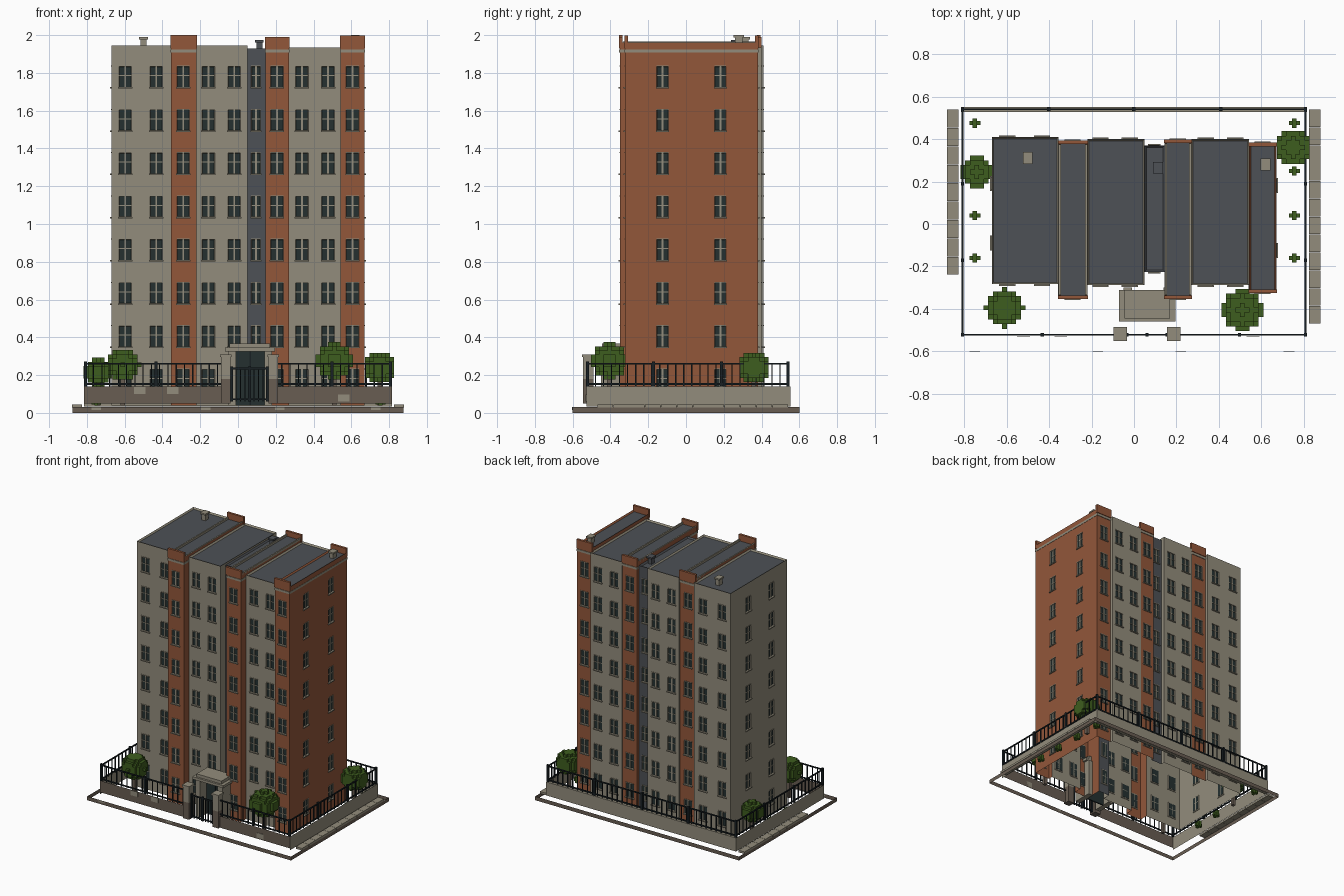
import bpy, bmesh
from mathutils import Vector, Matrix

if "Cube" in bpy.data.objects:
    bpy.data.objects.remove(bpy.data.objects["Cube"])


def material(name, rgb):
    m = bpy.data.materials.new(name)
    m.use_nodes = True
    m.diffuse_color = (*rgb, 1)
    bsdf = m.node_tree.nodes["Principled BSDF"]
    bsdf.inputs["Base Color"].default_value = (*rgb, 1)
    bsdf.inputs["Roughness"].default_value = 0.9
    return m


STONE, BRICK, SLATE, GLASS, IRON, LEAF, CURB = range(7)
MATS = [material("stone", (0.29, 0.265, 0.2)),
        material("brick", (0.29, 0.095, 0.042)),
        material("slate", (0.075, 0.082, 0.092)),
        material("glass", (0.018, 0.03, 0.03)),
        material("iron", (0.009, 0.014, 0.017)),
        material("leaf", (0.048, 0.11, 0.013)),
        material("dark_stone", (0.14, 0.11, 0.085))]


def finish(bm, name):
    mesh = bpy.data.meshes.new(name)
    bm.to_mesh(mesh)
    bm.free()
    for m in MATS:
        mesh.materials.append(m)
    ob = bpy.data.objects.new(name, mesh)
    bpy.context.scene.collection.objects.link(ob)
    return ob


def box(bm, lo, hi, mat, frame=Matrix()):
    """Box between two corners, optionally in a local frame."""
    lo, hi = Vector(lo), Vector(hi)
    verts = bmesh.ops.create_cube(bm, size=1)["verts"]
    for v in verts:
        v.co = frame @ Vector([lo[i] + (v.co[i] + 0.5) * (hi[i] - lo[i]) for i in range(3)])
    faces = {f for v in verts for f in v.link_faces}
    for f in faces:
        f.material_index = mat
    return faces


def frame_of(p, q):
    """Local frame: x runs from p to q, y points outward, z is up."""
    p, q = Vector((*p, 0)), Vector((*q, 0))
    d = (q - p).normalized()
    n = Vector((d.y, -d.x, 0))
    up = Vector((0, 0, 1))
    return Matrix.Translation(p) @ Matrix((d, n, up)).transposed().to_4x4(), (q - p).length


ROWS = [0.176 + 0.229 * i for i in range(8)]
WIN_H = 0.112


def panel(bm, p, q, z0, z1, mat, cols=(), w=0.07):
    """Flat wall sheet with recessed windows at the given column centres."""
    frame, length = frame_of(p, q)
    us = [0, *sorted(c + s * w / 2 for c in cols for s in (-1, 1)), length]
    zs = [z0, *[r + s * WIN_H / 2 for r in ROWS for s in (-1, 1)], z1] if cols else [z0, z1]
    grid = [[bm.verts.new(frame @ Vector((u, 0, z))) for u in us] for z in zs]
    panes = []
    for j in range(len(zs) - 1):
        for i in range(len(us) - 1):
            f = bm.faces.new((grid[j][i], grid[j][i + 1], grid[j + 1][i + 1], grid[j + 1][i]))
            f.material_index = mat
            if i % 2 and j % 2:
                f.material_index = STONE
                panes.append(f)
    if not panes:
        return
    bmesh.ops.recalc_face_normals(bm, faces=[])
    bm.normal_update()
    bmesh.ops.inset_individual(bm, faces=panes, thickness=0.004, depth=-0.006)
    for f in panes:
        f.material_index = GLASS
    for c in cols:
        for r in ROWS:
            h = WIN_H / 2
            box(bm, (c - 0.005, -0.006, r - h), (c + 0.005, -0.001, r + h), STONE, frame)
            box(bm, (c - w / 2, -0.006, r + 0.004), (c + w / 2, -0.002, r + 0.009), STONE, frame)
            box(bm, (c - w / 2 - 0.004, -0.004, r - h - 0.006),
                (c + w / 2 + 0.004, 0.008, r - h + 0.002), STONE, frame)
            box(bm, (c - w / 2, -0.004, r + h - 0.002),
                (c + w / 2, 0.003, r + h + 0.004), STONE, frame)


# Tower bays: name, x range, y range, top height, colour, window centres
BAYS = [("west_bay", -0.67, -0.355, -0.283, 0.41, 1.945, STONE, (-0.597, -0.433)),
        ("west_pier", -0.355, -0.22, -0.35, 0.39, 2.0, BRICK, (-0.29,)),
        ("middle_bay", -0.22, 0.05, -0.288, 0.4, 1.945, STONE, (-0.157, -0.02)),
        ("stair_bay", 0.05, 0.145, -0.225, 0.37, 1.93, SLATE, (0.095,)),
        ("middle_pier", 0.145, 0.27, -0.35, 0.395, 1.99, BRICK, (0.206,)),
        ("east_bay", 0.27, 0.542, -0.288, 0.4, 1.935, STONE, (0.338, 0.477)),
        ("east_pier", 0.542, 0.67, -0.322, 0.38, 1.998, BRICK, (0.606,))]
BASE, EAVES = 0.04, 1.895

for name, x0, x1, y0, y1, top, mat, wins in BAYS:
    bm = bmesh.new()
    w = 0.05 if mat == SLATE else 0.068
    panel(bm, (x0, y0), (x1, y0), BASE, EAVES, mat, [x - x0 for x in wins], w)
    panel(bm, (x1, y1), (x0, y1), BASE, EAVES, mat, [x1 - x for x in reversed(wins)], w)
    finish(bm, name + "_walls")

    # Crown with a sunken roof surface
    bm = bmesh.new()
    rim = 1.962 if mat == BRICK else top
    crown = box(bm, (x0, y0, EAVES), (x1, y1, rim), mat)
    bm.normal_update()
    roof = max(crown, key=lambda f: f.calc_center_median().z)
    bmesh.ops.inset_individual(bm, faces=[roof], thickness=0.012, depth=-0.012)
    roof.material_index = SLATE
    if mat == BRICK:
        box(bm, (x0 - 0.002, y0 - 0.004, 1.907), (x1 + 0.002, y1 + 0.004, 1.924), STONE)
        for y in (y0 - 0.004, y1 - 0.014):
            box(bm, (x0 - 0.003, y, 1.93), (x1 + 0.003, y + 0.018, top), BRICK)
        if x1 < 0.6:
            for x in (x0, x1 - 0.01):
                box(bm, (x, y0 + 0.016, 1.95), (x + 0.01, y1 - 0.016, 1.966), STONE)
    finish(bm, name + "_roof")

# End walls and the short returns between neighbouring bays
bm = bmesh.new()
first, last = BAYS[0], BAYS[-1]
panel(bm, (last[2], last[3]), (last[2], last[4]), BASE, EAVES, BRICK,
      [-0.124 - last[3], 0.182 - last[3]], 0.062)
panel(bm, (first[1], first[4]), (first[1], first[3]), BASE, EAVES, STONE,
      [first[4] - 0.19, first[4] + 0.09], 0.062)
for a, b in zip(BAYS, BAYS[1:]):
    x = a[2]
    panel(bm, (x, a[3]), (x, b[3]), BASE, EAVES, a[6] if a[3] < b[3] else b[6])
    panel(bm, (x, b[4]), (x, a[4]), BASE, EAVES, a[6] if a[4] > b[4] else b[6])
finish(bm, "end_walls")

# Roof vents
bm = bmesh.new()
for x, y, z, mat in ((-0.5, 0.31, 1.99, STONE), (0.113, 0.265, 1.973, SLATE), (0.62, 0.28, 2.0, STONE)):
    box(bm, (x - 0.016, y - 0.02, 1.91), (x + 0.016, y + 0.02, z - 0.012), mat)
    box(bm, (x - 0.023, y - 0.028, z - 0.012), (x + 0.023, y + 0.028, z), mat)
finish(bm, "roof_vents")

# Entrance porch
bm = bmesh.new()
for x in (-0.05, 0.14):
    box(bm, (x, -0.45, BASE), (x + 0.04, -0.3, 0.325), STONE)
box(bm, (-0.07, -0.46, 0.325), (0.195, -0.31, 0.345), STONE)
box(bm, (-0.045, -0.445, 0.345), (0.17, -0.31, 0.368), STONE)
box(bm, (-0.012, -0.37, BASE), (0.142, -0.36, 0.325), GLASS)
box(bm, (0.06, -0.375, BASE), (0.068, -0.37, 0.325), IRON)
finish(bm, "porch")

# Low boundary wall with pale patches, and the kerb sheet around the plot
bm = bmesh.new()
LEFT, RIGHT, FRONT, BACK = -0.815, 0.815, -0.527, 0.54
GATE = (-0.065, 0.187)
panel(bm, (LEFT, FRONT), (GATE[0], FRONT), 0.05, 0.14, CURB)
panel(bm, (GATE[1], FRONT), (RIGHT, FRONT), 0.05, 0.14, CURB)
panel(bm, (RIGHT, FRONT), (RIGHT, BACK), 0.035, 0.14, STONE)
panel(bm, (LEFT, BACK), (LEFT, FRONT), 0.035, 0.14, STONE)
box(bm, (LEFT, BACK - 0.012, 0.035), (RIGHT, BACK + 0.012, 0.14), STONE)
for x, z in ((-0.52, 0.1), (-0.345, 0.1), (0.56, 0.06)):
    box(bm, (x - 0.03, FRONT - 0.004, z), (x + 0.03, FRONT, z + 0.038), STONE)
finish(bm, "boundary_wall")

bm = bmesh.new()
ring = [(-0.875, -0.6), (0.875, -0.6), (0.875, 0.6), (-0.875, 0.6)]
for p, q in zip(ring, ring[1:] + ring[:1]):
    panel(bm, p, q, 0, 0.03, CURB)
for x in (-0.75, -0.17, 0.22, 0.73):
    box(bm, (x - 0.025, -0.603, 0.015), (x + 0.025, -0.6, 0.03), STONE)
finish(bm, "kerb")

# Paving slabs along both sides
bm = bmesh.new()
for x, start, count in ((-0.88, -0.24, 9), (0.825, -0.47, 12)):
    step = (BACK - start) / count
    for i in range(count):
        y = start + i * step
        box(bm, (x, y + 0.001, 0.028), (x + 0.053, y + step - 0.001, 0.044), STONE)
finish(bm, "side_paving")


# Iron railings
def railing(bm, p, q, z0, z1, posts=(), gap=0.043):
    frame, length = frame_of(p, q)
    for z in (z0 + 0.008, z1 - 0.01):
        box(bm, (0, -0.004, z), (length, 0.004, z + 0.009), IRON, frame)
    n = round(length / gap)
    for i in range(n + 1):
        u = length * i / n
        box(bm, (u - 0.003, -0.003, z0), (u + 0.003, 0.003, z1), IRON, frame)
    for u in (0, length, *posts):
        box(bm, (u - 0.008, -0.008, z0), (u + 0.008, 0.008, z1 + 0.006), IRON, frame)


bm = bmesh.new()
L, R, F = LEFT + 0.007, RIGHT - 0.007, FRONT + 0.006
railing(bm, (L, F), (GATE[0], F), 0.14, 0.265, [0.375])
railing(bm, (GATE[1], F), (R, F), 0.14, 0.265, [0.31])
railing(bm, (R, F), (R, BACK), 0.14, 0.265, [0.35, 0.71])
railing(bm, (L, BACK), (L, F), 0.14, 0.265, [0.35, 0.71])
railing(bm, (R, BACK), (L, BACK), 0.14, 0.265, [0.4, 0.81, 1.21])
railing(bm, (GATE[0] + 0.03, F), (GATE[1] - 0.03, F), 0.06, 0.24, [0.096], 0.024)
finish(bm, "iron_railings")

# Gate pillars
bm = bmesh.new()
for x in GATE:
    box(bm, (x - 0.026, -0.545, 0.05), (x + 0.026, -0.49, 0.18), CURB)
    box(bm, (x - 0.026, -0.545, 0.18), (x + 0.026, -0.49, 0.295), STONE)
    box(bm, (x - 0.031, -0.551, 0.295), (x + 0.031, -0.485, 0.31), STONE)
finish(bm, "gate_pillars")


# Blocky bushes: exposed faces of a stepped ball
def bush(name, x, y, z, r, cell=0.022):
    bm = bmesh.new()
    n = int(r / cell) + 1
    span = range(-n, n + 1)
    cells = {(i, j, k) for i in span for j in span for k in span
             if (i * i + j * j + 1.15 * k * k) * cell * cell < r * r}
    for c in cells:
        neighbours = [tuple(c[a] + s * (a == b) for a in range(3)) for b in range(3) for s in (-1, 1)]
        if all(o in cells for o in neighbours):
            continue
        mid = Vector(c) * cell + Vector((x, y, z))
        half = Vector((cell, cell, cell)) / 2
        inner = [f for f in box(bm, mid - half, mid + half, LEAF)
                 if tuple(round(v) for v in (f.calc_center_median() - mid) * 2 / cell + Vector(c)) in cells]
        bmesh.ops.delete(bm, geom=inner, context="FACES")
    bmesh.ops.remove_doubles(bm, verts=bm.verts, dist=0.0005)
    box(bm, (x - 0.012, y - 0.012, 0.04), (x + 0.012, y + 0.012, z), CURB)
    finish(bm, name)


bush("bush_back_left", -0.74, 0.245, 0.215, 0.075)
bush("bush_front_left", -0.61, -0.395, 0.255, 0.09)
bush("bush_front_right", 0.51, -0.405, 0.275, 0.098)
bush("bush_back_right", 0.75, 0.36, 0.24, 0.085)

# Small plants along the side beds
bm = bmesh.new()
for x, y in ((-0.75, 0.475), (-0.75, 0.04), (-0.75, -0.16), (0.755, 0.475),
             (0.755, 0.25), (0.755, 0.04), (0.755, -0.16)):
    box(bm, (x - 0.026, y - 0.009, 0.045), (x + 0.026, y + 0.009, 0.07), LEAF)
    box(bm, (x - 0.01, y - 0.022, 0.04), (x + 0.01, y + 0.022, 0.085), LEAF)
finish(bm, "small_plants")
